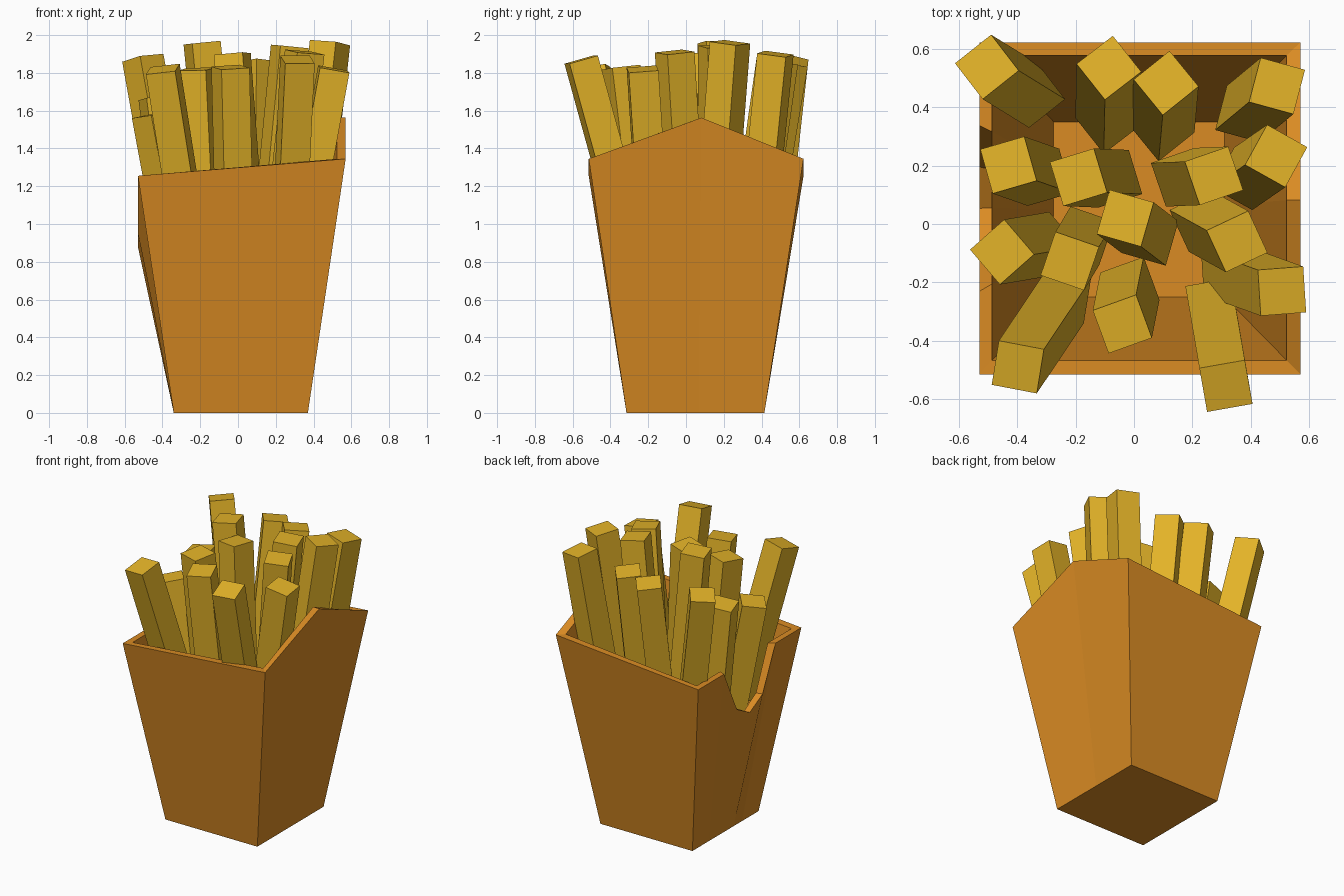
import bpy, bmesh, math
from mathutils import Vector, Matrix


def material(name, rgb):
    m = bpy.data.materials.new(name)
    m.diffuse_color = (*rgb, 1)
    return m


CARTON = material("carton orange", (0.70, 0.26, 0.017))
POTATO = material("potato yellow", (0.77, 0.45, 0.021))


def finish(bm, name, mat):
    bmesh.ops.recalc_face_normals(bm, faces=bm.faces)
    me = bpy.data.meshes.new(name)
    bm.to_mesh(me)
    bm.free()
    me.materials.append(mat)
    ob = bpy.data.objects.new(name, me)
    bpy.context.collection.objects.link(ob)
    return ob


# Carton rim as (u, v, z): u, v run 0..1 across the box; peak on the right, scoop on the left
LOW, HIGH = 1.255, 1.345
rim = [(0, 0, LOW), (1, 0, HIGH), (1, 0.525, 1.563), (1, 1, HIGH), (0, 1, LOW)]
rim += [(0, v, LOW - d) for v, d in
        [(0.75, 0), (0.625, 0.30), (0.5, 0.375), (0.375, 0.30), (0.25, 0)]]


def ring(bm, x0, x1, y0, y1, z=None):
    return [bm.verts.new((x0 + (x1 - x0) * u, y0 + (y1 - y0) * v, h if z is None else z))
            for u, v, h in rim]


# Carton: outer wall, rim, inner wall, plus floor and underside
bm = bmesh.new()
rings = [ring(bm, -0.34, 0.37, -0.315, 0.415, 0.0),
         ring(bm, -0.53, 0.57, -0.515, 0.622),
         ring(bm, -0.487, 0.523, -0.467, 0.578),
         ring(bm, -0.275, 0.31, -0.25, 0.35, 0.05)]
for a, b in zip(rings, rings[1:]):
    for i in range(len(rim)):
        j = (i + 1) % len(rim)
        bm.faces.new((a[i], a[j], b[j], b[i]))
bm.faces.new(rings[0])
bm.faces.new(rings[-1])
finish(bm, "carton", CARTON)

# Fries: top x, y, z, base x, y, z, twist in degrees
fries = [
    (-0.504, 0.538, 1.88, -0.345, 0.44, 1.00, 38),
    (-0.086, 0.535, 1.85, -0.09, 0.35, 0.75, 38),
    (0.11, 0.483, 1.86, 0.096, 0.325, 0.75, 39),
    (0.49, 0.473, 1.90, 0.374, 0.377, 0.95, -15),
    (-0.43, 0.202, 1.67, -0.31, 0.16, 0.75, 16),
    (-0.19, 0.16, 1.96, -0.07, 0.155, 0.75, 17),
    (0.274, 0.165, 1.94, 0.158, 0.16, 0.75, 19),
    (0.487, 0.233, 1.96, 0.374, 0.155, 0.95, -29),
    (-0.452, -0.096, 1.58, -0.298, -0.07, 0.75, 41),
    (-0.22, -0.127, 1.82, -0.168, -0.04, 0.75, -19),
    (-0.03, 0.02, 1.90, 0.055, -0.045, 0.75, -16),
    (0.353, -0.06, 1.91, 0.226, 0.01, 0.75, 25),
    (0.507, -0.23, 1.82, 0.312, -0.16, 0.75, 4),
    (-0.398, -0.49, 1.82, -0.237, -0.25, 0.80, -10),
    (-0.04, -0.343, 1.83, -0.014, -0.213, 0.75, 20),
    (0.315, -0.555, 1.87, 0.267, -0.274, 0.85, 10),
]
WIDTH = 0.158
for n, (tx, ty, tz, bx, by, bz, twist) in enumerate(fries, 1):
    top, base = Vector((tx, ty, tz)), Vector((bx, by, bz))
    axis = top - base
    turn = Vector((0, 0, 1)).rotation_difference(axis).to_matrix().to_4x4()
    mat = (Matrix.Translation((top + base) / 2) @ turn
           @ Matrix.Rotation(math.radians(twist), 4, 'Z')
           @ Matrix.Diagonal((WIDTH, WIDTH, axis.length, 1)))
    bm = bmesh.new()
    bmesh.ops.create_cube(bm, size=1, matrix=mat)
    finish(bm, f"fry_{n:02d}", POTATO)
